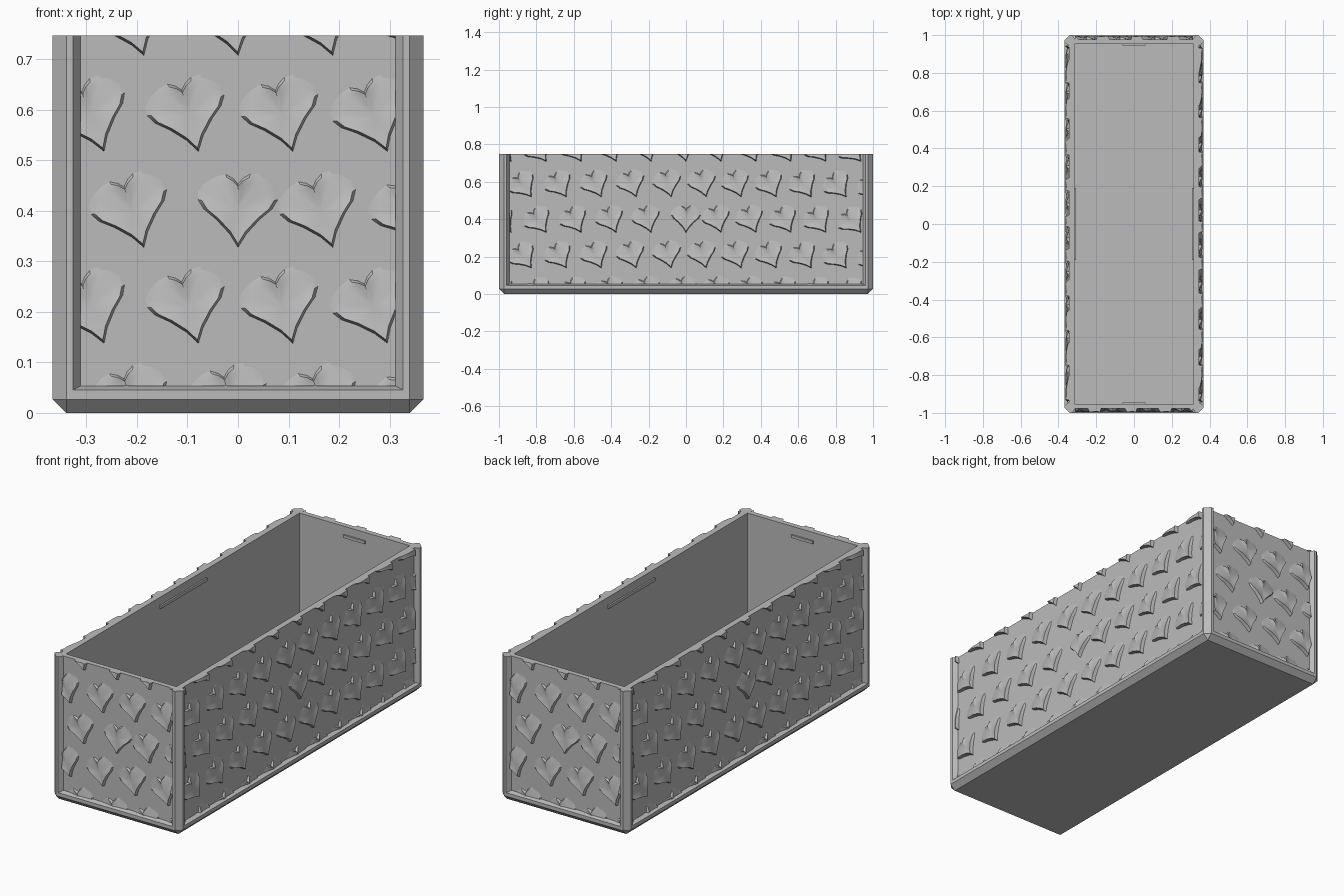
import bpy, bmesh, math
from mathutils import Matrix, Vector

old = bpy.data.objects.get("Cube")
if old:
    bpy.data.objects.remove(old, do_unlink=True)

HX, HY, H = 0.367, 1.0, 0.747      # half width, half length, height
DEPTH = 0.022                      # panel recess
CHAMFER = 0.027
PITCH, ROW = 0.187, 0.19           # heart spacing
RELIEF = 0.018

grey = bpy.data.materials.new("warm_free_grey")
grey.name = "plain_grey"
grey.use_nodes = True
colour = (0.5, 0.5, 0.5, 1)
grey.diffuse_color = colour
grey.node_tree.nodes["Principled BSDF"].inputs["Base Color"].default_value = colour


def make(name, bm):
    bmesh.ops.recalc_face_normals(bm, faces=bm.faces)
    mesh = bpy.data.meshes.new(name)
    bm.to_mesh(mesh)
    bm.free()
    mesh.materials.append(grey)
    obj = bpy.data.objects.new(name, mesh)
    bpy.context.collection.objects.link(obj)
    return obj


def box(name, lo, hi):
    bm = bmesh.new()
    bmesh.ops.create_cube(bm, size=1)
    for v in bm.verts:
        v.co = [lo[i] if v.co[i] < 0 else hi[i] for i in range(3)]
    return make(name, bm)


def activate(obj):
    bpy.ops.object.select_all(action='DESELECT')
    obj.select_set(True)
    bpy.context.view_layer.objects.active = obj


def cut(target, cutter):
    cutter.hide_render = True
    mod = target.modifiers.new("cut", 'BOOLEAN')
    mod.operation, mod.solver, mod.object = 'DIFFERENCE', 'EXACT', cutter
    activate(target)
    bpy.ops.object.modifier_apply(modifier=mod.name)
    bpy.data.objects.remove(cutter, do_unlink=True)


# Box body with chamfered corners and bottom edge
body = box("box_body", (-HX, -HY, 0), (HX, HY, H))
bm = bmesh.new()
bm.from_mesh(body.data)
edges = [e for e in bm.edges if not all(v.co.z > H / 2 for v in e.verts)]
bmesh.ops.bevel(bm, geom=edges, offset=CHAMFER, segments=1, affect='EDGES')
bm.to_mesh(body.data)
bm.free()

# Inner cavity
cut(body, box("cavity_cutter", (-0.315, -0.952, 0.04), (0.315, 0.952, 1)))


def recess_cutter(half, dist, turn):
    """Box tapering inwards, open above the rim."""
    bm = bmesh.new()
    rings = []
    for y, grow in ((-dist + DEPTH, 0), (-dist - DEPTH, 0.03)):
        w, z = half + grow, 0.053 - grow / 2
        rings.append([bm.verts.new(p) for p in
                      ((-w, y, z), (w, y, z), (w, y, 1), (-w, y, 1))])
    a, b = rings
    bm.faces.new(a)
    bm.faces.new(b)
    for i in range(4):
        j = (i + 1) % 4
        bm.faces.new((a[i], a[j], b[j], b[i]))
    bm.transform(turn)
    return make("recess_cutter", bm)


# Half outline of a heart from its tip: across, up, rim height
HALF = [(0, 0, 1), (.016, .026, 1), (.042, .054, .95), (.066, .074, .7),
        (.077, .092, .3), (.077, .112, .05), (.066, .132, 0), (.046, .143, 0),
        (.024, .141, .25), (.01, .133, .65), (0, .122, .8)]
OUTLINE = HALF + [(-x, z, h) for x, z, h in HALF[-2:0:-1]]
MIDDLE = Vector((0, 0.072))


def add_heart(bm, u, z, angle, plane):
    """Raised heart: steep at the tip and cleft, melting away at the lobes."""
    rot = Matrix.Rotation(angle, 2)
    tip = Vector((u, z))

    def vert(p, height):
        q = rot @ p + tip
        return bm.verts.new((q.x, plane - height * RELIEF, q.y))

    rings = []
    for scale, lift in ((1.04, None), (0.93, 0), (0.75, 0.3), (0.4, 0.8)):
        ring = []
        for x, y, h in OUTLINE:
            p = MIDDLE + (Vector((x, y)) - MIDDLE) * scale
            height = -0.05 if lift is None else h * (1 - lift) + 0.65 * lift
            ring.append(vert(p, height))
        rings.append(ring)
    n = len(OUTLINE)
    for a, b in zip(rings, rings[1:]):
        for i in range(n):
            j = (i + 1) % n
            bm.faces.new((a[i], a[j], b[j], b[i]))
    centre = vert(MIDDLE, 0.65)
    for i in range(n):
        bm.faces.new((rings[-1][i], rings[-1][(i + 1) % n], centre))


def heart_panel(name, half, dist, turn):
    bm = bmesh.new()
    plane = -dist + DEPTH
    for row in range(5):
        z = -0.05 + ROW * row
        odd = row % 2
        for k in range(-7, 8):
            u = k * PITCH + odd * 0.108
            angle = math.radians(13 + 28 * abs(u))
            if not odd and k == 0 and row == 2:
                angle = 0
            if abs(u) < half + 0.1:
                add_heart(bm, u, z, angle, plane)
    # Trim to the panel opening
    for co, no in (((half, 0, 0), (1, 0, 0)), ((-half, 0, 0), (-1, 0, 0)),
                   ((0, 0, H), (0, 0, 1)), ((0, 0, 0.053), (0, 0, -1))):
        geom = bm.verts[:] + bm.edges[:] + bm.faces[:]
        bmesh.ops.bisect_plane(bm, geom=geom, plane_co=co, plane_no=no,
                               clear_outer=True)
    # Close the cut at the rim
    rim = [e for e in bm.edges if e.is_boundary
           and all(abs(v.co.z - H) < 1e-5 for v in e.verts)]
    out = bmesh.ops.extrude_edge_only(bm, edges=rim)
    for v in out["geom"]:
        if isinstance(v, bmesh.types.BMVert):
            v.co.y = plane + 0.002
    bm.transform(turn)
    obj = make(name, bm)
    activate(obj)
    bpy.ops.object.shade_smooth_by_angle(angle=math.radians(30))


# Four sides: recess, hearts and a small inner lip bar
SIDES = ("front", "left", "back", "right")
for i, side in enumerate(SIDES):
    turn = Matrix.Rotation(math.radians(90 * i), 4, 'Z')
    half, dist, inner, bar = ((0.945, HX, 0.315, 0.19) if i % 2
                              else (0.312, HY, 0.952, 0.062))
    cut(body, recess_cutter(half, dist, turn))
    heart_panel(side + "_heart_relief", half, dist, turn)
    lip = box(side + "_inner_lip", (-bar, -inner - 0.005, 0.69),
              (bar, -inner + 0.008, 0.705))
    lip.data.transform(turn)
